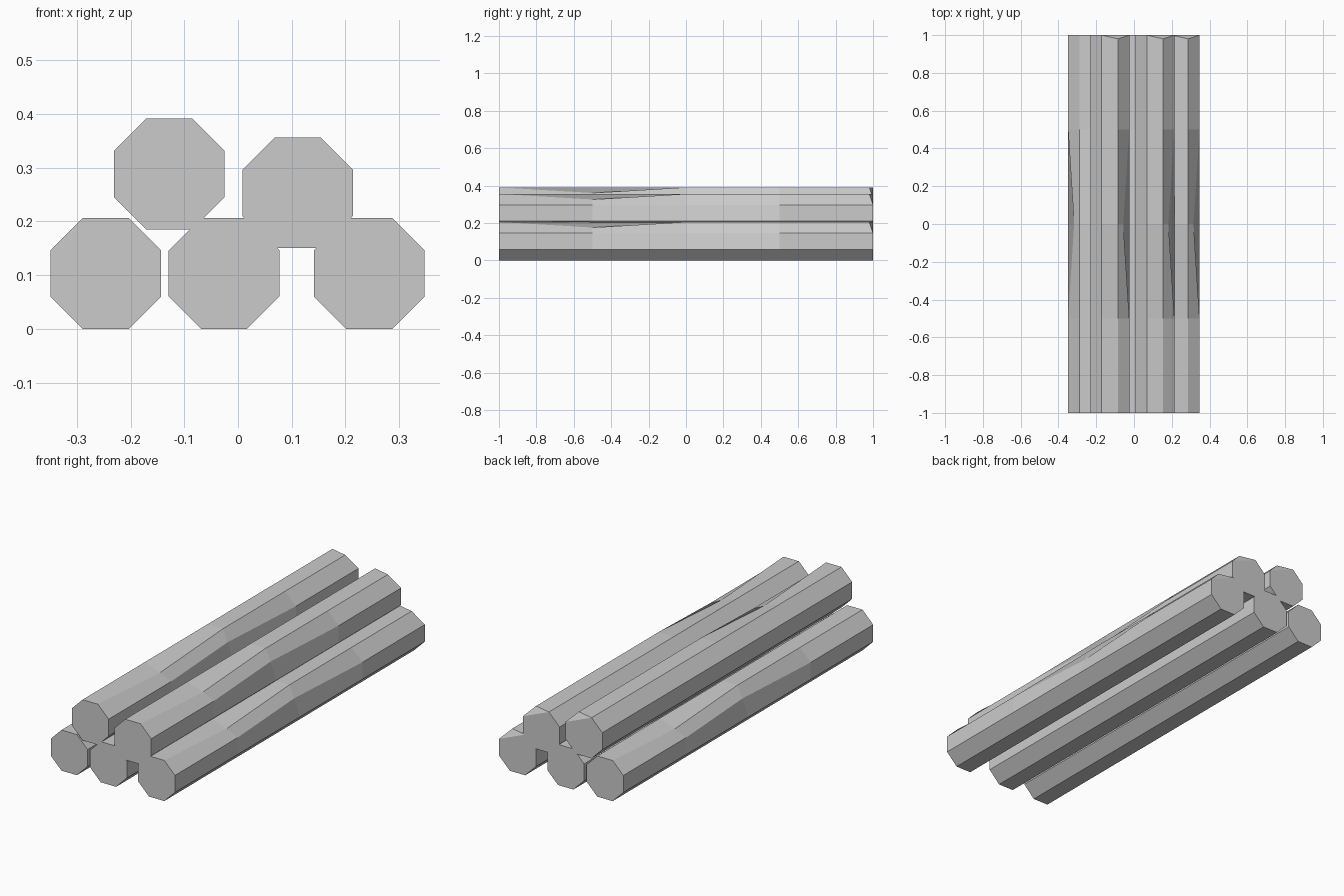
import bpy, bmesh

if "Cube" in bpy.data.objects:
    bpy.data.objects.remove(bpy.data.objects["Cube"])

R, F = 0.103, 0.043          # half width and half flat of the octagon
# Cross-section, counter-clockwise; index 1 = upper right, index 2 = top right
PROFILE = [(R, -F), (R, F), (F, R), (-F, R), (-R, F), (-R, -F), (-F, -R), (F, -R)]
STATIONS = [-1, -0.5, 0, 0.5, 1]


def make_log(name, cx, cz, turned=False):
    """Octagonal log along y with hewn dents; turned = spun half a turn about z."""
    s = -1 if turned else 1
    bm = bmesh.new()
    rings = []
    for y in STATIONS:
        ring = []
        for i, (x, z) in enumerate(PROFILE):
            yy = y
            if i == 1 and y == 0:        # side dent
                x -= 0.032
            if i == 2 and y == -0.5:     # top dent
                z -= 0.03
            if i == 2 and y == 1 and not turned:   # chipped end corner
                yy -= 0.02
            ring.append(bm.verts.new((s * x + cx, s * yy, z + cz)))
        rings.append(ring)
    for a, b in zip(rings, rings[1:]):
        for i in range(8):
            j = (i + 1) % 8
            bm.faces.new((a[i], a[j], b[j], b[i]))
    bm.faces.new(rings[0])
    # Far end: a flat cap plus the small chip triangle
    end = rings[-1]
    bm.faces.new([v for i, v in enumerate(end) if i != 2])
    bm.faces.new((end[1], end[2], end[3]))
    bmesh.ops.recalc_face_normals(bm, faces=bm.faces)
    mesh = bpy.data.meshes.new(name)
    bm.to_mesh(mesh)
    bm.free()
    obj = bpy.data.objects.new(name, mesh)
    bpy.context.collection.objects.link(obj)


# Bottom row
make_log("log_bottom_left", -0.246, R, True)
make_log("log_bottom_middle", -0.026, R, True)
make_log("log_bottom_right", 0.244, R)
# Upper row
make_log("log_top_left", -0.128, 0.288)
make_log("log_top_right", 0.111, 0.253)
